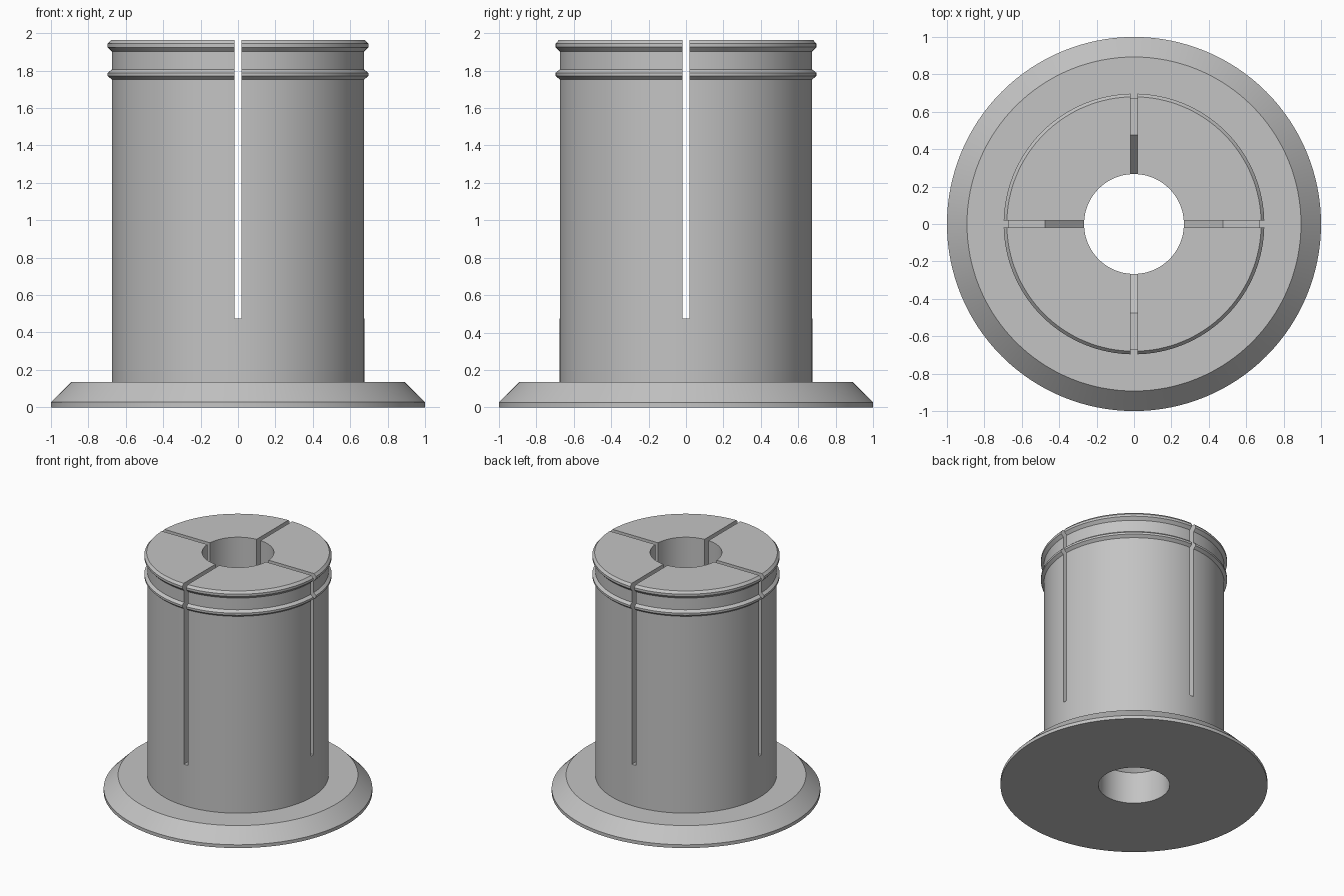
import bpy
import bmesh
import math
from mathutils import Matrix

default = bpy.data.objects.get("Cube")
if default:
    bpy.data.objects.remove(default, do_unlink=True)

SEGMENTS = 128
SLOT_WIDTH, SLOT_FLOOR = 0.036, 0.475
BORE, CAVITY, BODY, RING = 0.267, 0.475, 0.675, 0.697

grey = bpy.data.materials.new("plain grey")
grey.use_nodes = True
colour = (0.55, 0.55, 0.55, 1)
grey.diffuse_color = colour
grey.node_tree.nodes["Principled BSDF"].inputs["Base Color"].default_value = colour


def make_object(name, bm):
    bmesh.ops.recalc_face_normals(bm, faces=bm.faces)
    mesh = bpy.data.meshes.new(name)
    bm.to_mesh(mesh)
    bm.free()
    mesh.materials.append(grey)
    obj = bpy.data.objects.new(name, mesh)
    bpy.context.collection.objects.link(obj)
    return obj


def revolve(name, profile):
    """Turn a closed (radius, height) profile around the z axis."""
    bm = bmesh.new()
    verts = [bm.verts.new((r, 0, z)) for r, z in profile]
    edges = [bm.edges.new((v, verts[i - 1])) for i, v in enumerate(verts)]
    bmesh.ops.spin(bm, geom=verts + edges, cent=(0, 0, 0), axis=(0, 0, 1),
                   angle=math.tau, steps=SEGMENTS, use_merge=True)
    bmesh.ops.remove_doubles(bm, verts=bm.verts, dist=1e-5)
    return make_object(name, bm)


# Flange, body and snap rings outside; bore and wider cavity inside
flange = [(BORE, 0), (1, 0), (1, 0.027), (0.893, 0.135), (BODY, 0.135)]
lower_ring = [(BODY, 1.752), (RING, 1.771), (RING, 1.788), (BODY, 1.806)]
upper_ring = [(BODY, 1.902), (RING, 1.925), (RING, 1.944), (0.68, 1.963)]
inside = [(BORE, 1.963), (BORE, 1.66), (CAVITY, 1.45), (CAVITY, 0.47), (BORE, 0.262)]
spool = revolve("slotted_spool", flange + lower_ring + upper_ring + inside)

# Two crossing slots split the upper body into four fingers
height = 2.2 - SLOT_FLOOR
for name, size in (("slot_cutter_x", (2, SLOT_WIDTH, height)),
                   ("slot_cutter_y", (SLOT_WIDTH, 2, height))):
    bm = bmesh.new()
    place = Matrix.Translation((0, 0, SLOT_FLOOR + height / 2))
    bmesh.ops.create_cube(bm, size=1, matrix=place @ Matrix.Diagonal((*size, 1)))
    cutter = make_object(name, bm)
    cutter.hide_render = True
    bpy.ops.object.select_all(action="DESELECT")
    spool.select_set(True)
    bpy.context.view_layer.objects.active = spool
    cut = spool.modifiers.new(name, "BOOLEAN")
    cut.operation = "DIFFERENCE"
    cut.solver = "EXACT"
    cut.object = cutter
    bpy.ops.object.modifier_apply(modifier=cut.name)
    bpy.data.objects.remove(cutter, do_unlink=True)

# Smooth round walls with crisp edges
bpy.ops.object.shade_smooth_by_angle(angle=math.radians(30))
